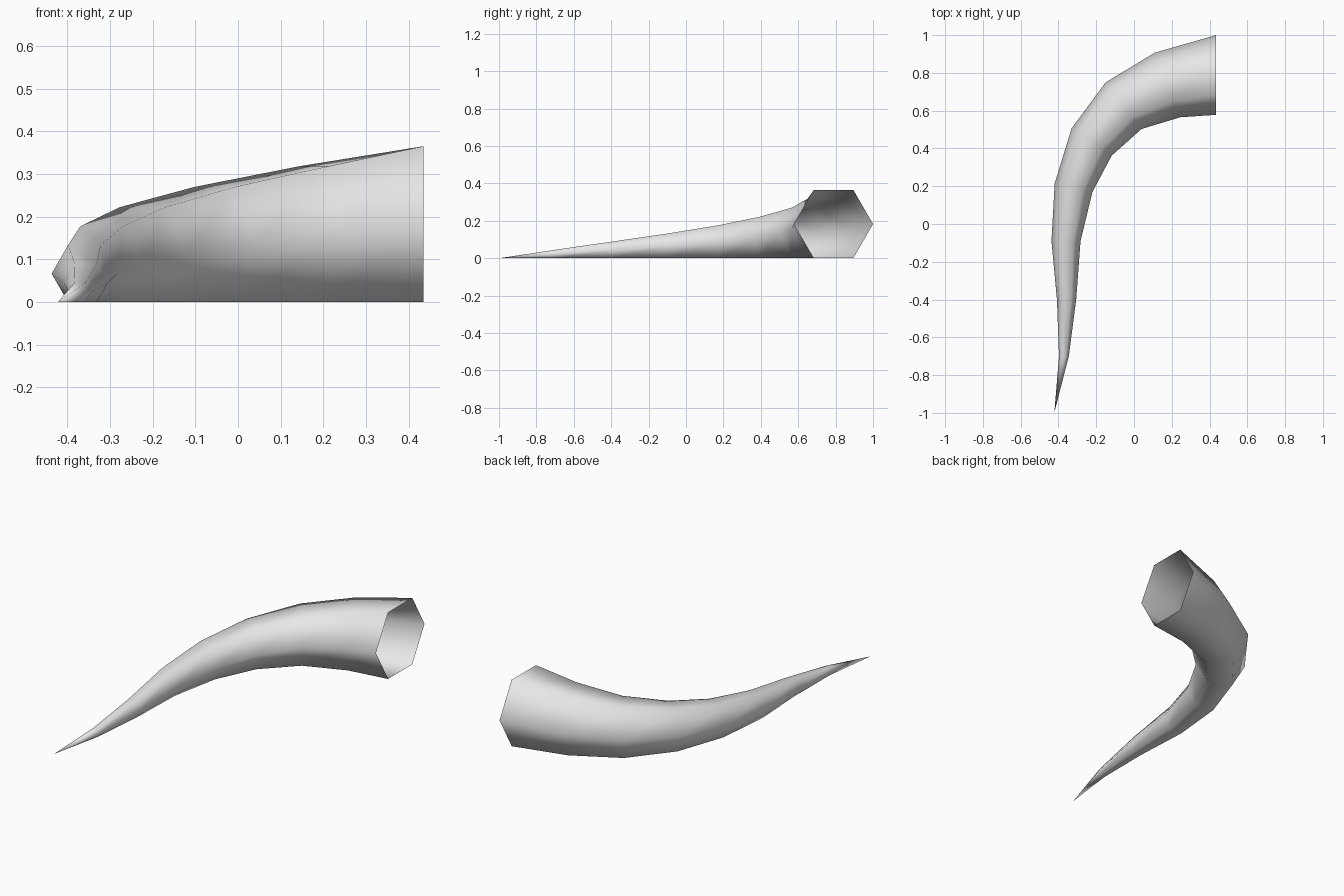
import bpy, bmesh, math
from mathutils import Vector

cube = bpy.data.objects.get("Cube")
if cube:
    bpy.data.objects.remove(cube, do_unlink=True)

mat = bpy.data.materials.new("light_grey")
mat.use_nodes = True
colour = (0.8, 0.8, 0.8, 1)
mat.diffuse_color = colour
mat.node_tree.nodes["Principled BSDF"].inputs["Base Color"].default_value = colour

# Outer and inner curve of the horn in plan, from the open mouth to the tip
OUTER = [(0.435, 1.0), (0.11, 0.907), (-0.15, 0.75), (-0.33, 0.507),
         (-0.42, 0.215), (-0.437, -0.09), (-0.408, -0.4), (-0.397, -0.7)]
INNER = [(0.435, 0.578), (0.245, 0.565), (0.04, 0.503), (-0.118, 0.362),
         (-0.22, 0.17), (-0.283, -0.09), (-0.306, -0.4), (-0.345, -0.7)]
TIP = (-0.422, -1.0, 0)
SIDES = 6

bm = bmesh.new()


def hexagon(outer, inner):
    """Upright six-sided ring resting on the ground."""
    a, b = Vector((*outer, 0)), Vector((*inner, 0))
    centre, arm = (a + b) / 2, (a - b) / 2
    lift = arm.length * math.sin(math.pi / 3)
    ring = []
    for i in range(SIDES):
        t = math.tau * i / SIDES
        up = Vector((0, 0, lift + arm.length * math.sin(t)))
        ring.append(bm.verts.new(centre + arm * math.cos(t) + up))
    return ring


# Open tapering tube closed to a point
rings = [hexagon(o, i) for o, i in zip(OUTER, INNER)]
for r, s in zip(rings, rings[1:]):
    for i in range(SIDES):
        j = (i + 1) % SIDES
        bm.faces.new((r[i], r[j], s[j], s[i]))
tip = bm.verts.new(TIP)
for i in range(SIDES):
    bm.faces.new((rings[-1][i], rings[-1][(i + 1) % SIDES], tip))

bmesh.ops.recalc_face_normals(bm, faces=bm.faces)
# Make sure the walls face outwards
bm.faces.ensure_lookup_table()
top = max(bm.faces, key=lambda f: f.calc_center_median().z)
if top.normal.z < 0:
    bmesh.ops.reverse_faces(bm, faces=bm.faces)
for f in bm.faces:
    f.smooth = True

mesh = bpy.data.meshes.new("horn")
bm.to_mesh(mesh)
bm.free()
mesh.materials.append(mat)
horn = bpy.data.objects.new("horn", mesh)
bpy.context.collection.objects.link(horn)
